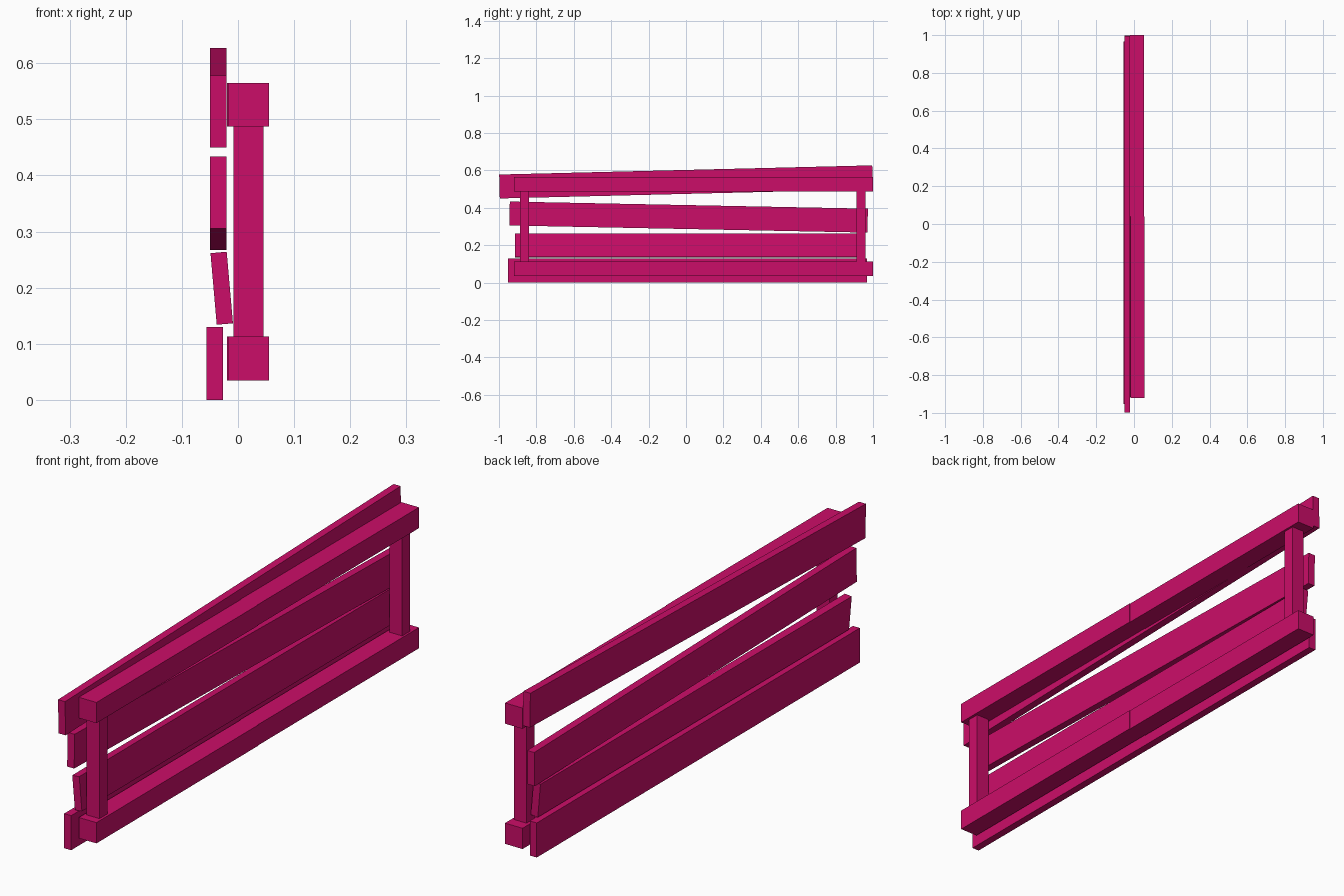
import bpy
import bmesh
import math

cube = bpy.data.objects.get("Cube")
if cube:
    bpy.data.objects.remove(cube, do_unlink=True)

# Single painted colour
pink = bpy.data.materials.new("magenta_paint")
pink.use_nodes = True
COLOUR = (0.6, 0.004, 0.14, 1)
pink.diffuse_color = COLOUR
pink.node_tree.nodes["Principled BSDF"].inputs["Base Color"].default_value = COLOUR


def board(name, centre, size, pitch=0.0, lean=0.0):
    """Box of a given size, turned about x (pitch) and about y (lean)."""
    bm = bmesh.new()
    bmesh.ops.create_cube(bm, size=1)
    bmesh.ops.scale(bm, vec=size, verts=bm.verts)
    mesh = bpy.data.meshes.new(name)
    bm.to_mesh(mesh)
    bm.free()
    mesh.materials.append(pink)
    obj = bpy.data.objects.new(name, mesh)
    obj.location = centre
    obj.rotation_euler = (pitch, lean, 0)
    bpy.context.collection.objects.link(obj)
    return obj


# Rails: each is two lengths butted together, the back one set slightly inward
RAIL_X, RAIL_FRONT, RAIL_MID, RAIL_BACK = 0.0185, -0.92, 0.04, 1.0
for name, z in (("lower_rail", 0.074), ("upper_rail", 0.526)):
    for end, a, b, shift in (("front", RAIL_FRONT, RAIL_MID, 0),
                             ("back", RAIL_MID, RAIL_BACK, -0.002)):
        board(f"{name}_{end}", (RAIL_X + shift, (a + b) / 2, z),
              (0.073, b - a, 0.078))

# Posts between the rails
for name, y in (("front_post", -0.864), ("back_post", 0.935)):
    board(name, (RAIL_X, y, 0.3), (0.053, 0.047, 0.376))

# Slats: crooked boards fixed on the outside
THICK, HEIGHT = 0.029, 0.128
board("top_slat", (-0.035, 0, 0.5385), (THICK, 1.995, HEIGHT),
      pitch=math.atan2(0.049, 1.995))
board("upper_middle_slat", (-0.035, 0.014, 0.3505), (THICK, 1.915, HEIGHT),
      pitch=math.atan2(-0.038, 1.915))
board("lower_middle_slat", (-0.029, 0.01, 0.199), (THICK, 1.85, HEIGHT),
      lean=math.radians(-5))
board("bottom_slat", (-0.0415, 0.007, 0.065), (THICK, 1.92, 0.13))
